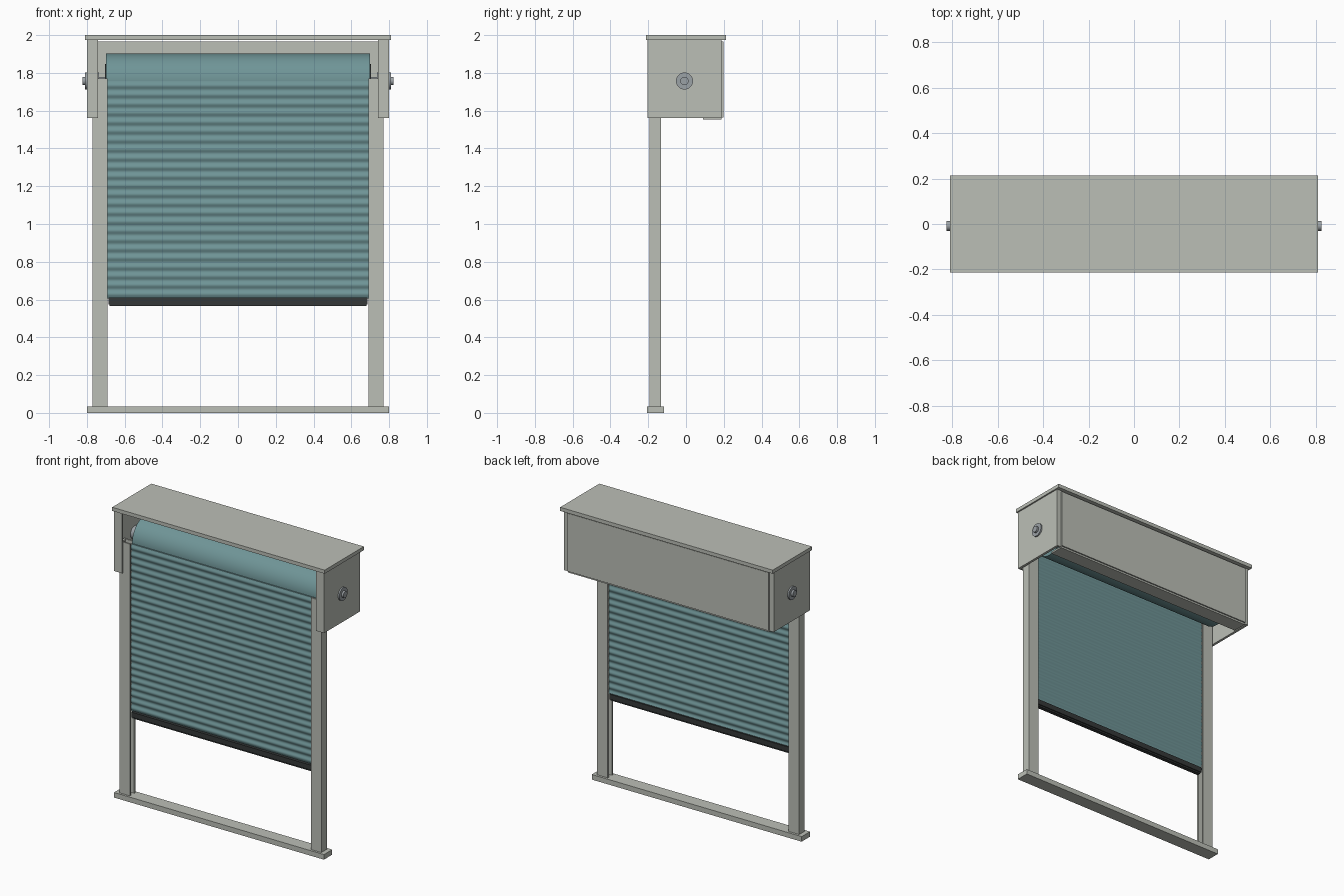
import bpy, bmesh, math
from mathutils import Vector

if "Cube" in bpy.data.objects:
    bpy.data.objects.remove(bpy.data.objects["Cube"])


def material(name, rgb):
    m = bpy.data.materials.new(name)
    m.diffuse_color = (*rgb, 1)
    m.use_nodes = True
    m.node_tree.nodes["Principled BSDF"].inputs["Base Color"].default_value = m.diffuse_color
    return m


FRAME = material("painted_frame", (0.50, 0.52, 0.47))
TEAL = material("teal_slats", (0.16, 0.30, 0.31))
DARK = material("dark_rubber", (0.035, 0.04, 0.04))
STEEL = material("steel", (0.33, 0.36, 0.38))


def prism(name, pts, offset, mat, smooth=False):
    """Extrude a closed 3D outline by offset."""
    bm = bmesh.new()
    face = bm.faces.new([bm.verts.new(p) for p in pts])
    res = bmesh.ops.extrude_face_region(bm, geom=[face], use_keep_orig=True)
    verts = [g for g in res["geom"] if isinstance(g, bmesh.types.BMVert)]
    bmesh.ops.translate(bm, verts=verts, vec=Vector(offset))
    bmesh.ops.recalc_face_normals(bm, faces=bm.faces)
    me = bpy.data.meshes.new(name)
    bm.to_mesh(me)
    bm.free()
    ob = bpy.data.objects.new(name, me)
    bpy.context.collection.objects.link(ob)
    me.materials.append(mat)
    if smooth:
        bpy.ops.object.select_all(action='DESELECT')
        ob.select_set(True)
        bpy.context.view_layer.objects.active = ob
        bpy.ops.object.shade_smooth_by_angle(angle=math.radians(35))
    return ob


def box(name, x0, x1, y0, y1, z0, z1, mat=FRAME):
    return prism(name, [(x0, y0, z0), (x1, y0, z0), (x1, y1, z0), (x0, y1, z0)],
                 (0, 0, z1 - z0), mat)


AXIS_Y, AXIS_Z = -0.008, 1.757


def rod(name, x0, x1, r, mat, n=32):
    pts = [(x0, AXIS_Y + r * math.cos(2 * math.pi * i / n),
            AXIS_Z + r * math.sin(2 * math.pi * i / n)) for i in range(n)]
    return prism(name, pts, (x1 - x0, 0, 0), mat, True)


# Housing: lid, back cover and its lower lip
box("housing_lid", -0.81, 0.81, -0.213, 0.213, 1.975, 2.0)
box("back_cover", -0.768, 0.768, 0.187, 0.198, 1.565, 1.965)
box("back_cover_lip", -0.768, 0.768, 0.09, 0.189, 1.553, 1.565)

# Sill
box("sill", -0.80, 0.80, -0.207, -0.117, 0, 0.035)

for side, s in (("left", -1), ("right", 1)):
    # End plate with folded front and back flanges
    plate = [(0.80, -0.205), (0.80, 0.187), (0.74, 0.187), (0.74, 0.175),
             (0.783, 0.175), (0.783, -0.193), (0.74, -0.193), (0.74, -0.205)]
    prism(side + "_end_plate", [(s * x, y, 1.56) for x, y in plate],
          (0, 0, 0.415), FRAME)
    # Guide rail: channel open towards the curtain
    rail = [(0.69, -0.192), (0.77, -0.192), (0.77, -0.133), (0.69, -0.133),
            (0.69, -0.145), (0.755, -0.145), (0.755, -0.18), (0.69, -0.18)]
    prism(side + "_guide_rail", [(s * x, y, 0.035) for x, y in rail],
          (0, 0, 1.735), FRAME)
    # Bearing, hub and drum end disc
    rod(side + "_outer_bearing", s * 0.80, s * 0.81, 0.045, STEEL)
    rod(side + "_inner_bearing", s * 0.735, s * 0.783, 0.045, STEEL)
    rod(side + "_hub", s * 0.79, s * 0.824, 0.022, STEEL)
    rod(side + "_drum_disc", s * 0.699, s * 0.705, 0.09, DARK)

# Shaft and rolled-up curtain
rod("shaft", -0.79, 0.79, 0.022, STEEL)
rod("rolled_curtain", -0.70, 0.70, 0.145, TEAL, 64)

# Hanging curtain: thin corrugated sheet
SLATS, STEPS, Z0, Z1 = 24, 8, 0.605, 1.757
wave = []
for i in range(SLATS * STEPS + 1):
    z = Z0 + (Z1 - Z0) * i / (SLATS * STEPS)
    wave.append((-0.161 + 0.004 * math.cos(2 * math.pi * i / STEPS), z))
outline = [(-0.70, y - 0.004, z) for y, z in wave]
outline += [(-0.70, y + 0.004, z) for y, z in reversed(wave)]
prism("hanging_curtain", outline, (1.40, 0, 0), TEAL, True)

# Bottom bar with rubber seal
box("bottom_bar", -0.685, 0.685, -0.182, -0.143, 0.575, 0.61, DARK)
box("bottom_seal", -0.68, 0.68, -0.175, -0.15, 0.565, 0.577, DARK)
